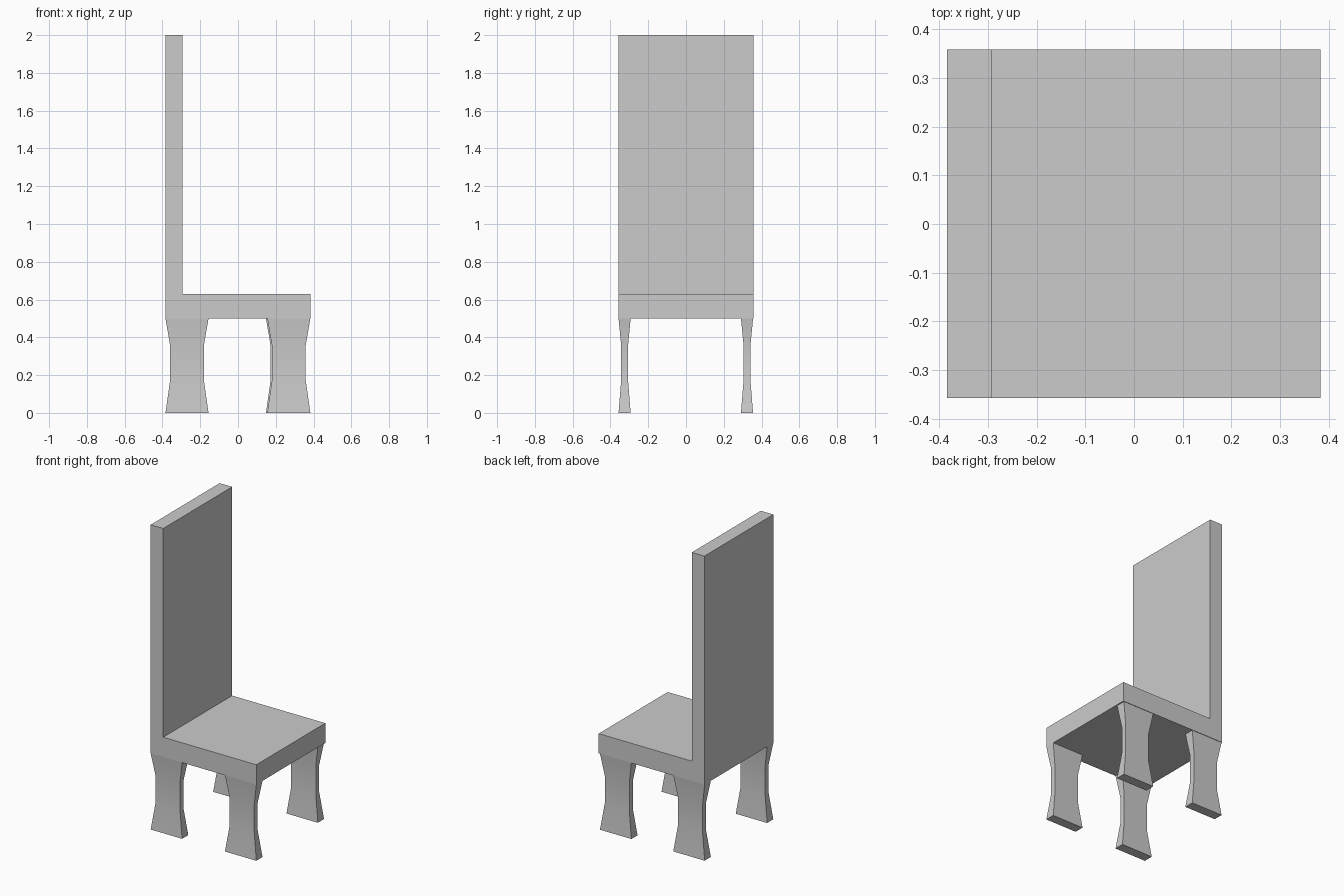
import bpy, bmesh

if "Cube" in bpy.data.objects:
    bpy.data.objects.remove(bpy.data.objects["Cube"])


def make_object(name, bm):
    bmesh.ops.recalc_face_normals(bm, faces=bm.faces)
    mesh = bpy.data.meshes.new(name)
    bm.to_mesh(mesh)
    bm.free()
    obj = bpy.data.objects.new(name, mesh)
    bpy.context.collection.objects.link(obj)
    return obj


# Seat and backrest: one L-shaped side profile extruded across the width
profile = [(-0.384, 0.5), (0.383, 0.5), (0.383, 0.63),
           (-0.293, 0.63), (-0.293, 2.0), (-0.384, 2.0)]
bm = bmesh.new()
side = bm.faces.new([bm.verts.new((x, -0.357, z)) for x, z in profile])
new = bmesh.ops.extrude_face_region(bm, geom=[side])["geom"]
bmesh.ops.translate(bm, vec=(0, 0.715, 0),
                    verts=[v for v in new if isinstance(v, bmesh.types.BMVert)])
make_object("seat_and_backrest", bm)


# Legs: rectangular sections that pinch in to a narrow waist
def make_leg(name, cx, cy):
    sections = [(0.0, 0.114, 0.032), (0.175, 0.089, 0.018),
                (0.355, 0.089, 0.018), (0.5, 0.114, 0.032)]
    bm = bmesh.new()
    rings = [[bm.verts.new((cx + sx * hx, cy + sy * hy, z))
              for sx, sy in ((-1, -1), (1, -1), (1, 1), (-1, 1))]
             for z, hx, hy in sections]
    for low, high in zip(rings, rings[1:]):
        for i in range(4):
            j = (i + 1) % 4
            bm.faces.new((low[i], low[j], high[j], high[i]))
    bm.faces.new(rings[0])
    bm.faces.new(rings[-1])
    obj = make_object(name, bm)
    bpy.ops.object.select_all(action="DESELECT")
    obj.select_set(True)
    bpy.context.view_layer.objects.active = obj
    bpy.ops.object.shade_smooth_by_angle()


make_leg("backrest_leg_near", -0.270, -0.325)
make_leg("backrest_leg_far", -0.270, 0.323)
make_leg("seat_leg_near", 0.269, -0.325)
make_leg("seat_leg_far", 0.262, 0.323)
